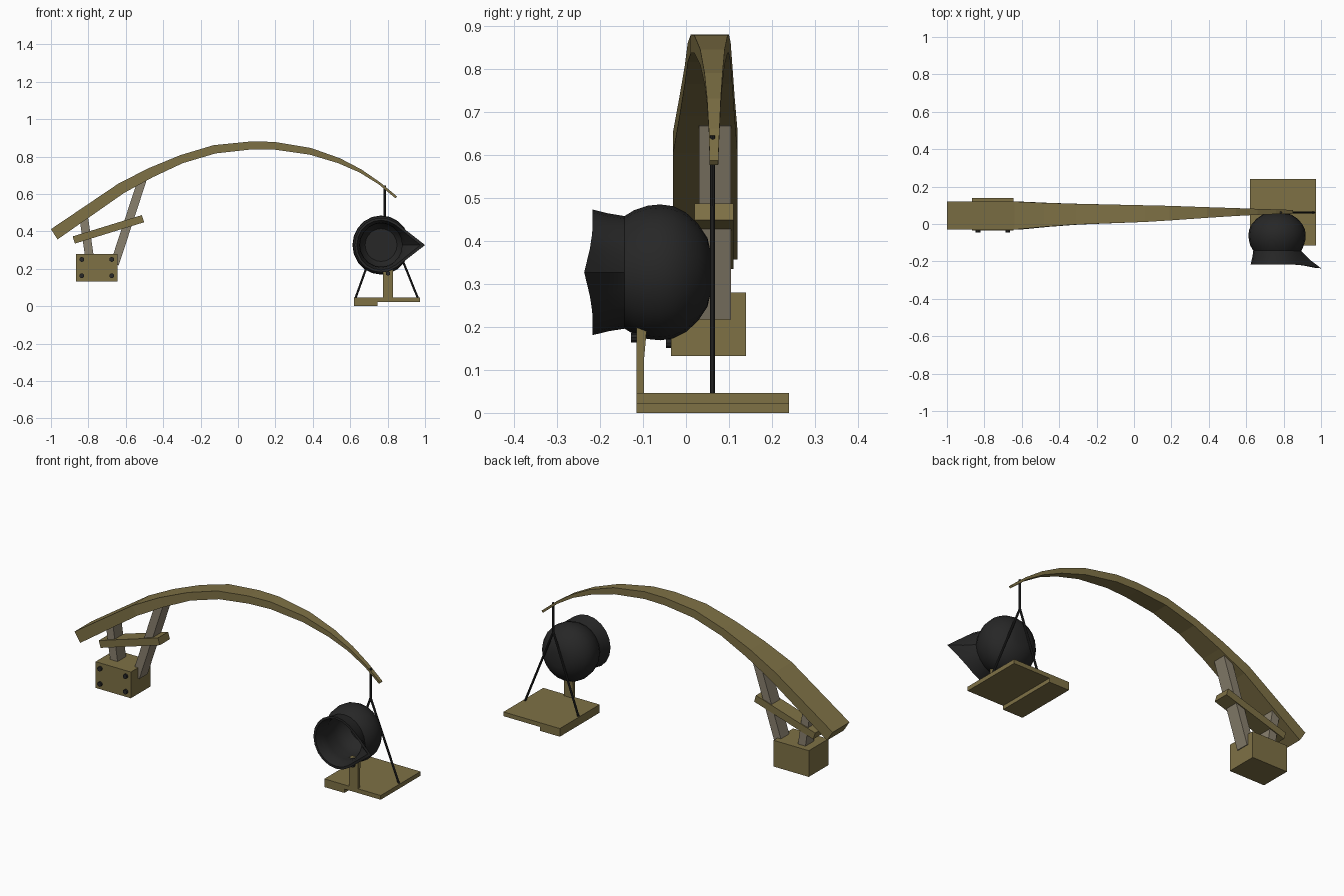
import bpy, bmesh
from math import cos, sin, pi, radians
from mathutils import Vector

if "Cube" in bpy.data.objects:
    bpy.data.objects.remove(bpy.data.objects["Cube"])


def material(name, rgb):
    m = bpy.data.materials.new(name)
    m.diffuse_color = (*rgb, 1)
    m.use_nodes = True
    m.node_tree.nodes["Principled BSDF"].inputs["Base Color"].default_value = m.diffuse_color
    return m


WOOD = material("wood", (0.21, 0.165, 0.06))
PALE = material("weathered_wood", (0.25, 0.215, 0.155))
IRON = material("iron", (0.02, 0.02, 0.02))


def make(name, verts, faces, mat, smooth=False):
    me = bpy.data.meshes.new(name)
    me.from_pydata(verts, [], faces)
    bm = bmesh.new()
    bm.from_mesh(me)
    bmesh.ops.recalc_face_normals(bm, faces=bm.faces)
    bm.to_mesh(me)
    bm.free()
    me.materials.append(mat)
    ob = bpy.data.objects.new(name, me)
    bpy.context.collection.objects.link(ob)
    if smooth:
        bpy.context.view_layer.objects.active = ob
        ob.select_set(True)
        bpy.ops.object.shade_smooth_by_angle(angle=radians(35))
        ob.select_set(False)
    return ob


def loft(name, rings, mat, smooth=False):
    """Skin a list of equal-sized rings and cap both ends."""
    n = len(rings[0])
    faces = [(i * n + j, i * n + (j + 1) % n, (i + 1) * n + (j + 1) % n, (i + 1) * n + j)
             for i in range(len(rings) - 1) for j in range(n)]
    last = (len(rings) - 1) * n
    faces += [tuple(range(n)), tuple(range(last, last + n))]
    return make(name, [p for r in rings for p in r], faces, mat, smooth)


def box(name, x, y, z, mat):
    return loft(name, [[(x[0], v, z[0]), (x[1], v, z[0]), (x[1], v, z[1]), (x[0], v, z[1])] for v in y], mat)


def plank(name, a, b, width, y, mat):
    """Straight timber between two (x, z) points."""
    a, b = Vector(a), Vector(b)
    d = (b - a).normalized() * width / 2
    s = Vector((-d.y, d.x))
    pts = [a + s, b + s, b - s, a - s]
    return loft(name, [[(p.x, v, p.y) for p in pts] for v in y], mat)


def rod(name, a, b, r, mat, n=10):
    a, b = Vector(a), Vector(b)
    q = (b - a).to_track_quat('Z', 'Y')
    ring = [q @ Vector((r * cos(2 * pi * i / n), r * sin(2 * pi * i / n), 0)) for i in range(n)]
    return loft(name, [[p + v for v in ring] for p in (a, b)], mat, True)


# Arched, tapering beam: top x, z, bottom x, z, y limits
beam = [(-1.0, .412, -.965, .357, -.03, .12), (-.64, .655, -.61, .605, -.03, .12),
        (-.48, .737, -.455, .69, -.015, .113), (-.31, .807, -.295, .765, -.003, .108),
        (-.13, .861, -.12, .817, .004, .104), (.06, .88, .06, .837, .011, .1),
        (.19, .879, .19, .838, .019, .097), (.39, .846, .385, .81, .033, .09),
        (.545, .791, .535, .765, .043, .085), (.66, .731, .65, .715, .049, .081),
        (.76, .662, .752, .652, .053, .078), (.85, .587, .842, .577, .055, .075)]
loft("arched_beam", [[(tx, y0, tz), (tx, y1, tz), (bx, y1, bz), (bx, y0, bz)]
                     for tx, tz, bx, bz, y0, y1 in beam], WOOD)

# Support block, legs, brace and bolts
box("base_block", (-.865, -.645), (-.035, .14), (.132, .28), WOOD)
plank("rear_leg", (-.825, .475), (-.792, .25), .046, (.03, .105), PALE)
plank("long_leg", (-.512, .675), (-.66, .225), .046, (.03, .105), PALE)
plank("brace", (-.878, .354), (-.508, .468), .04, (.02, .11), WOOD)
for x in (-.835, -.675):
    for z in (.163, .25):
        rod("block_bolt", (x, -.03, z), (x, -.046, z), .013, IRON)

# Hanging platform with front post
box("platform", (.62, .972), (-.115, .24), (.022, .046), WOOD)
box("platform_cleat", (.62, .745), (-.115, .24), (0, .022), WOOD)
post = [(-.115, .046), (-.098, .046), (-.098, .12), (-.09, .21), (-.115, .21)]
loft("post", [[(x, y, z) for y, z in post] for x in (.775, .83)], WOOD)
rod("post_bolt", (.802, -.11, .175), (.802, -.128, .175), .012, IRON)

# Ropes
top = (.785, .062, .48)
rod("rope_main", (.785, .062, .645), top, .006, IRON)
for x in (.627, .963):
    rod("rope_side", top, (x, .062, .04), .006, IRON)

# Cauldron turned about the y axis: y, radius, spout amount
profile = [(.058, .045, 0), (.05, .08, 0), (.028, .113, 0), (0, .139, 0), (-.03, .154, 0),
           (-.06, .158, 0), (-.09, .155, 0), (-.12, .145, 0), (-.143, .131, .03), (-.18, .137, .45),
           (-.217, .146, 1), (-.217, .133, .95), (-.18, .12, .4), (-.145, .116, 0),
           (-.06, .13, 0), (-.01, .115, 0), (.02, .088, 0)]
N = 20
rings = []
for y, r, s in profile:
    ring = []
    for i in range(N):
        a = 2 * pi * i / N
        off = min(a, 2 * pi - a)
        limit = radians(53)
        # The spout follows straight lines tangent to the rim
        k = 1 / cos(limit - off) - 1 if off < limit else 0
        rr = r * (1 + s * k)
        ring.append((.765 + .97 * rr * cos(a), y - .03 * s * k, .327 + rr * sin(a)))
    rings.append(ring)
loft("cauldron", rings, IRON, True)
